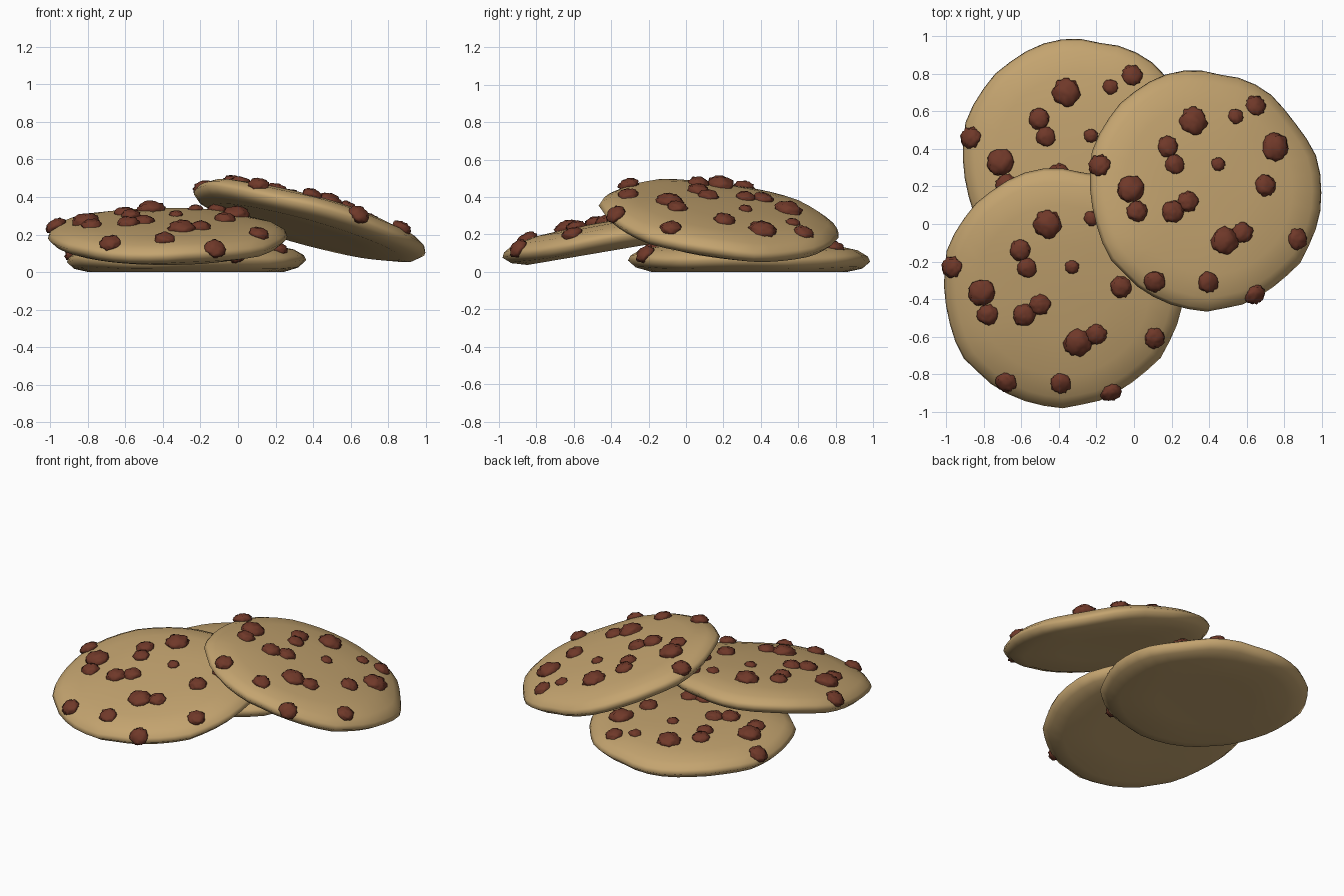
import bpy, bmesh, math, random
from mathutils import Vector, Matrix, noise

cube = bpy.data.objects.get("Cube")
if cube:
    bpy.data.objects.remove(cube, do_unlink=True)
rng = random.Random(4)


def material(name, colour):
    mat = bpy.data.materials.new(name)
    mat.use_nodes = True
    mat.diffuse_color = (*colour, 1)
    bsdf = mat.node_tree.nodes["Principled BSDF"]
    bsdf.inputs["Base Color"].default_value = (*colour, 1)
    bsdf.inputs["Roughness"].default_value = 0.8
    return mat


def finish(bm, name, mat):
    mesh = bpy.data.meshes.new(name)
    bm.normal_update()
    bm.to_mesh(mesh)
    bm.free()
    mesh.materials.append(mat)
    mesh.shade_smooth()
    return mesh


dough = material("baked dough", (0.55, 0.37, 0.16))
chocolate = material("dark chocolate", (0.16, 0.04, 0.022))

# Cross-section of a cookie: underside, rim, then domed top (radius, height)
under = [(0.3, 0.004), (0.52, 0.0), (0.6, 0.022)]
top = [(0.64, 0.058), (0.628, 0.085), (0.575, 0.117), (0.46, 0.142), (0.25, 0.156)]
CROWN = 0.16


def surface_height(r):
    points = top + [(0.0, CROWN)]
    for (r1, z1), (r0, z0) in zip(points, points[1:]):
        if r0 <= r <= r1:
            return z0 + (z1 - z0) * (r - r0) / (r1 - r0)
    return top[0][1]


# Cookie body: rings with an uneven, slightly ragged rim
def cookie_mesh():
    bm = bmesh.new()
    count = 40
    ragged = [rng.uniform(-1, 1) for _ in range(count)]
    rings = []
    for r, z in under + top:
        edge = max(0, (r - 0.4) / 0.24)
        ring = []
        for i in range(count):
            a = math.tau * i / count
            wave = 0.008 * math.sin(3 * a + 1) + 0.006 * math.sin(7 * a) + 0.007 * ragged[i]
            peak = 0.018 * max(0, math.cos(a - 1.7)) ** 30
            rr = r + edge * (wave + peak)
            zz = z + edge * 0.006 * math.sin(5 * a + 2) * (z > 0.01)
            ring.append(bm.verts.new((rr * math.cos(a), rr * math.sin(a), zz)))
        rings.append(ring)
    for low, high in zip(rings, rings[1:]):
        for i in range(count):
            j = (i + 1) % count
            bm.faces.new((low[i], low[j], high[j], high[i]))
    base = bm.verts.new((0, 0, 0.006))
    crown = bm.verts.new((0, 0, CROWN))
    for i in range(count):
        j = (i + 1) % count
        bm.faces.new((base, rings[0][j], rings[0][i]))
        bm.faces.new((crown, rings[-1][i], rings[-1][j]))
    return finish(bm, "cookie", dough)


# Chips: x, y, radius on the cookie top
chips = [(-.08, .36, .075), (.155, .39, .04), (.27, .45, .056), (.37, .23, .075),
         (.31, .02, .058), (.05, .13, .037), (-.225, .22, .056), (-.19, .125, .052),
         (-.59, .12, .058), (-.43, -.01, .075), (-.4, -.13, .056), (-.205, -.13, .06),
         (-.12, -.075, .055), (.08, -.28, .073), (.18, -.235, .056), (.49, -.26, .056),
         (-.01, -.5, .057), (-.3, -.5, .057), (.26, -.56, .057)]


# Each chip is a squashed ball with wrinkled lobes, leaning with the dome
def chip_mesh():
    bm = bmesh.new()
    for x, y, size in chips:
        spot = Vector((x, y, 0))
        r = spot.length
        slope = (surface_height(r + 0.02) - surface_height(r - 0.02)) / 0.04
        slope = max(slope, -1.0)
        up = Vector((-slope * x / r, -slope * y / r, 1))
        lean = Vector((0, 0, 1)).rotation_difference(up)
        seed = Vector((rng.uniform(0, 50), rng.uniform(0, 50), 0))
        centre = Vector((x, y, surface_height(r) + 0.003))
        ball = bmesh.ops.create_icosphere(bm, subdivisions=3, radius=1)["verts"]
        for v in ball:
            dist = noise.voronoi(v.co * 2.2 + seed)[0]
            bump = 0.88 + 0.5 * min(dist[1] - dist[0], 0.4)
            p = v.co * size * bump
            p.z *= 0.6
            v.co = centre + lean @ p
    return finish(bm, "chips", chocolate)


cookie, chip_set = cookie_mesh(), chip_mesh()

# Three leaning cookies: name, position of the underside, facing of the top
stack = [("back_cookie", (-0.28, 0.34, 0.0), (0, 0, 1)),
         ("front_left_cookie", (-0.38, -0.33, 0.125), (0, -0.17, 1)),
         ("right_cookie", (0.36, 0.17, 0.212), (0.275, 0.135, 1))]
for name, place, facing in stack:
    turn = Vector((0, 0, 1)).rotation_difference(Vector(facing))
    pose = Matrix.Translation(place) @ turn.to_matrix().to_4x4()
    for label, mesh in ((name, cookie), (name + "_chips", chip_set)):
        obj = bpy.data.objects.new(label, mesh)
        obj.matrix_world = pose
        bpy.context.scene.collection.objects.link(obj)
